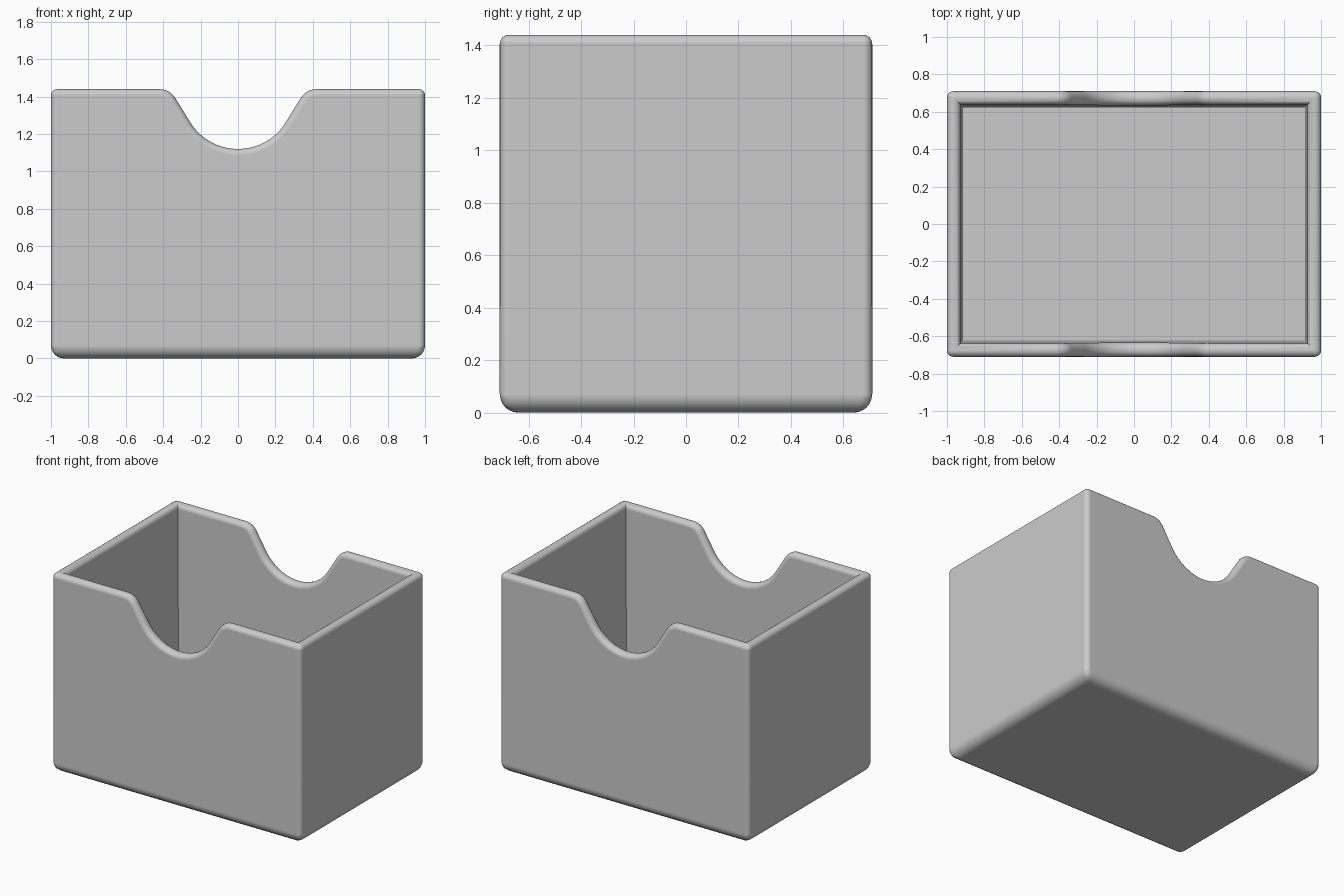
import bpy, bmesh
from math import sin, cos, radians

cube = bpy.data.objects.get("Cube")
if cube:
    bpy.data.objects.remove(cube, do_unlink=True)

HALF_X, HALF_Y, HEIGHT = 1.0, 0.71, 1.44
WALL, DRAFT, FLOOR = 0.072, 0.015, 0.08
BOTTOM_ROUND, RIM_ROUND = 0.07, 0.034
NOTCH_LOW, NOTCH_R, SHOULDER_X, SHOULDER_R = 1.12, 0.30, 0.42, 0.10


def rim_path():
    """Top edge of a long wall as (x, z), with the finger notch."""
    half = []
    for i in range(11):
        a = radians(60 * i / 10)
        half.append((NOTCH_R * sin(a), NOTCH_LOW + NOTCH_R * (1 - cos(a))))
    for i in range(7):
        a = radians(60 - 10 * i)
        half.append((SHOULDER_X - SHOULDER_R * sin(a),
                     HEIGHT - SHOULDER_R * (1 - cos(a))))
    half.append((HALF_X, HEIGHT))
    return [(-x, z) for x, z in reversed(half[1:])] + half


def inset(z):
    """Wall thickness, slightly greater towards the floor."""
    return WALL + DRAFT * (HEIGHT - z) / HEIGHT


bm = bmesh.new()
path = rim_path()
n = len(path)
ring = [(x, -1, z) for x, z in path] + [(x, 1, z) for x, z in reversed(path)]
corners = [(-1, -1), (1, -1), (1, 1), (-1, 1)]


def inner_point(x, side, z):
    t = inset(z)
    limit = HALF_X - t
    return (max(-limit, min(limit, x)), side * (HALF_Y - t), z)


# Outer and inner rim loops, base and floor corners
outer = [bm.verts.new((x, s * HALF_Y, z)) for x, s, z in ring]
inner = [bm.verts.new(inner_point(*p)) for p in ring]
base = [bm.verts.new((sx * HALF_X, sy * HALF_Y, 0)) for sx, sy in corners]
floor = [bm.verts.new(inner_point(sx * HALF_X, sy, FLOOR)) for sx, sy in corners]

# Walls, inside and outside
for loop, low in ((outer, base), (inner, floor)):
    bm.faces.new(loop[:n] + [low[1], low[0]])
    bm.faces.new(loop[n:] + [low[3], low[2]])
    bm.faces.new((loop[n - 1], loop[n], low[2], low[1]))
    bm.faces.new((loop[-1], loop[0], low[0], low[3]))
    bm.faces.new(low)

# Rim
for i in range(2 * n):
    j = (i + 1) % (2 * n)
    bm.faces.new((outer[i], outer[j], inner[j], inner[i]))
bmesh.ops.recalc_face_normals(bm, faces=bm.faces)

# Rounding amount of each edge: wide under the base, narrow at rim and corners
weight = bm.edges.layers.float.new("bevel_weight_edge")
narrow = RIM_ROUND / BOTTOM_ROUND
for i in range(4):
    bm.edges.get((base[i], base[(i + 1) % 4]))[weight] = 1.0
for loop in (outer, inner):
    for i in range(2 * n):
        bm.edges.get((loop[i], loop[(i + 1) % (2 * n)]))[weight] = narrow
for top, low in zip((0, n - 1, n, -1), base):
    bm.edges.get((outer[top], low))[weight] = narrow

mesh = bpy.data.meshes.new("open_box")
bm.to_mesh(mesh)
bm.free()
box = bpy.data.objects.new("open_box", mesh)
bpy.context.collection.objects.link(box)
bpy.context.view_layer.objects.active = box
box.select_set(True)

bevel = box.modifiers.new("rounding", "BEVEL")
bevel.limit_method = "WEIGHT"
bevel.width = BOTTOM_ROUND
bevel.segments = 6
bevel.use_clamp_overlap = False
bpy.ops.object.modifier_apply(modifier=bevel.name)
bpy.ops.object.shade_smooth_by_angle(angle=radians(35))
normals = box.modifiers.new("flat_walls", "WEIGHTED_NORMAL")
normals.keep_sharp = True

# Colour
grey = bpy.data.materials.new("light_grey")
grey.use_nodes = True
colour = (0.6, 0.6, 0.6, 1)
grey.diffuse_color = colour
grey.node_tree.nodes["Principled BSDF"].inputs["Base Color"].default_value = colour
box.data.materials.append(grey)
